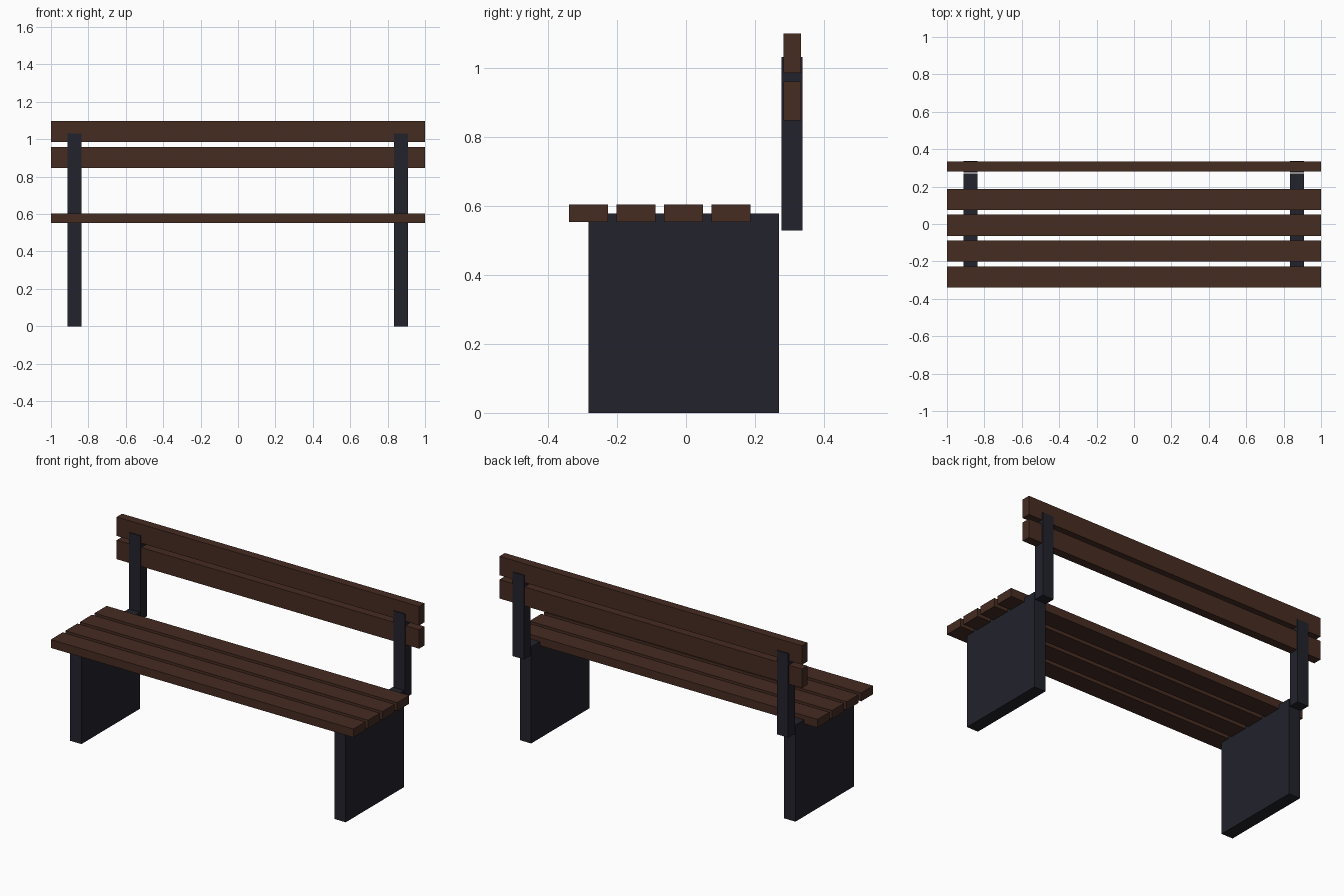
import bpy

if "Cube" in bpy.data.objects:
    bpy.data.objects.remove(bpy.data.objects["Cube"])


def material(name, color):
    m = bpy.data.materials.new(name)
    m.diffuse_color = (*color, 1.0)
    m.use_nodes = True
    m.node_tree.nodes["Principled BSDF"].inputs["Base Color"].default_value = m.diffuse_color
    return m


wood = material("dark brown wood", (0.061, 0.025, 0.016))
metal = material("dark slate", (0.016, 0.016, 0.025))


def box(name, lo, hi, mat):
    """Axis-aligned box between two corners."""
    bpy.ops.mesh.primitive_cube_add(size=1, location=[(a + b) / 2 for a, b in zip(lo, hi)])
    ob = bpy.context.object
    ob.name = name
    ob.data.name = name
    ob.scale = [b - a for a, b in zip(lo, hi)]
    bpy.ops.object.transform_apply(location=False, rotation=False, scale=True)
    ob.data.materials.append(mat)
    return ob


# Seat: four planks running the full length
for i in range(4):
    y = -0.339 + i * 0.1378
    box(f"seat_plank_{i + 1}", (-1, y, 0.553), (1, y + 0.113, 0.603), wood)

# Backrest: two upright planks
for i, z in enumerate((0.846, 0.985)):
    box(f"back_plank_{i + 1}", (-1, 0.282, z), (1, 0.333, z + 0.113), wood)

# Each end: a solid leg panel and a post holding the backrest
for side, x in (("left", -0.875), ("right", 0.872)):
    x0, x1 = x - 0.0375, x + 0.0375
    box(f"{side}_leg_panel", (x0, -0.282, 0), (x1, 0.27, 0.577), metal)
    box(f"{side}_back_post", (x0, 0.276, 0.528), (x1, 0.338, 1.03), metal)
